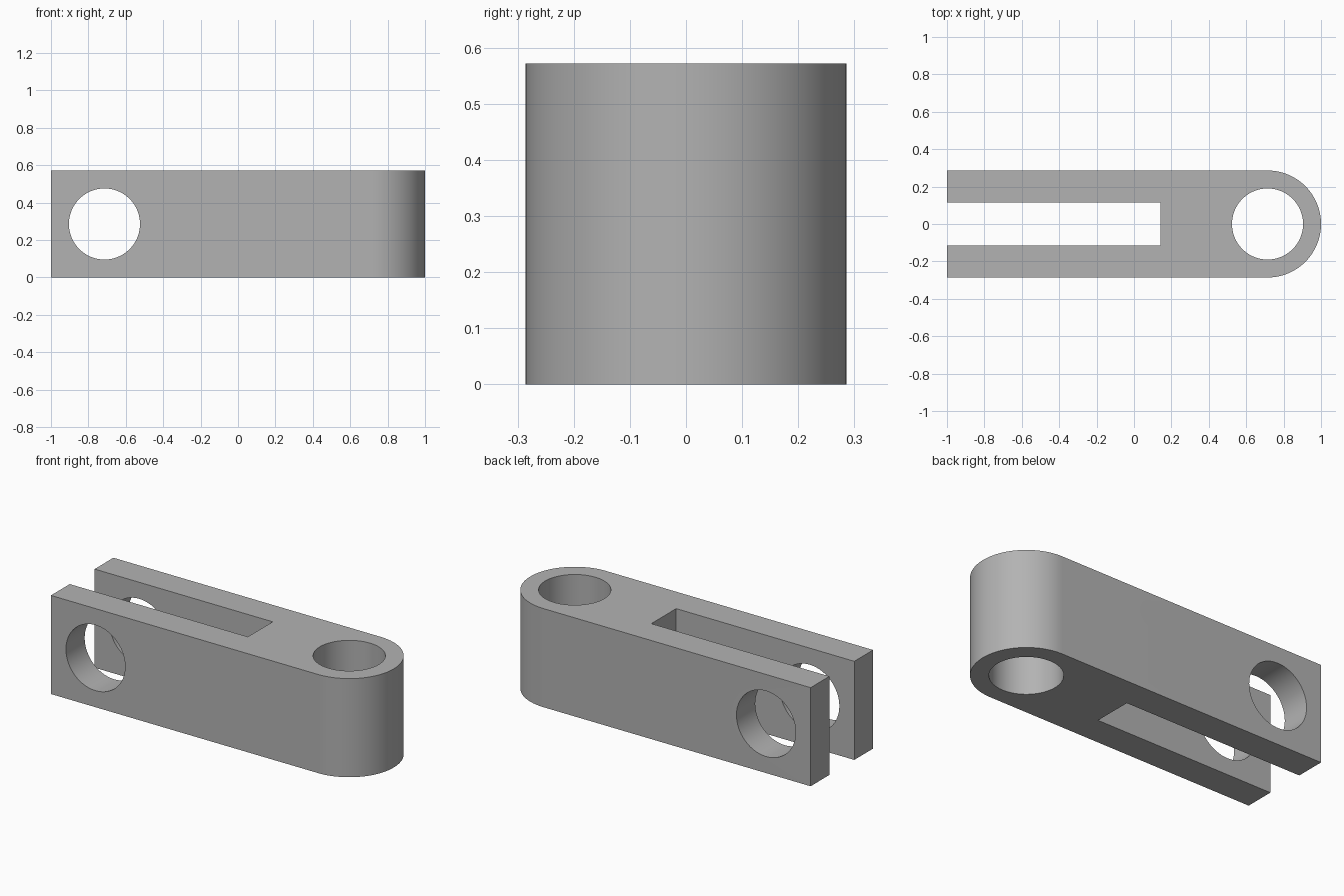
import bpy
import bmesh
from math import sin, cos, pi, radians

if "Cube" in bpy.data.objects:
    bpy.data.objects.remove(bpy.data.objects["Cube"], do_unlink=True)

HALF = 0.286           # half of the width and of the height
PIN_X = 1 - HALF       # distance of both holes from the centre
HOLE_R = 0.19
SLOT_HALF = 0.114
SLOT_END = 0.143

# Material
steel = bpy.data.materials.new("plain_grey")
steel.use_nodes = True
grey = (0.45, 0.45, 0.45, 1)
steel.diffuse_color = grey
steel.node_tree.nodes["Principled BSDF"].inputs["Base Color"].default_value = grey

# Body: bar with one square end and one round end
arc = [-pi / 2 + pi * i / 48 for i in range(49)]
outline = [(-1, HALF), (-1, -HALF)]
outline += [(PIN_X + HALF * cos(a), HALF * sin(a)) for a in arc]
bm = bmesh.new()
base = bm.faces.new([bm.verts.new((x, y, 0)) for x, y in outline])
top = bmesh.ops.extrude_face_region(bm, geom=[base])["geom"]
bmesh.ops.translate(bm, vec=(0, 0, 2 * HALF),
                    verts=[v for v in top if isinstance(v, bmesh.types.BMVert)])
bmesh.ops.recalc_face_normals(bm, faces=bm.faces)
mesh = bpy.data.meshes.new("clevis_link")
bm.to_mesh(mesh)
bm.free()
mesh.materials.append(steel)
link = bpy.data.objects.new("clevis_link", mesh)
bpy.context.collection.objects.link(link)


def cut(name):
    """Subtract the active object from the link, then remove it."""
    cutter = bpy.context.object
    cutter.name = name
    cutter.hide_render = True
    cutter.data.materials.append(steel)
    mod = link.modifiers.new(name, "BOOLEAN")
    mod.operation = "DIFFERENCE"
    mod.solver = "EXACT"
    mod.object = cutter
    bpy.context.view_layer.objects.active = link
    bpy.ops.object.modifier_apply(modifier=name)
    bpy.data.objects.remove(cutter, do_unlink=True)


# Fork slot
bpy.ops.mesh.primitive_cube_add(size=1, location=(SLOT_END - 1, 0, HALF))
bpy.context.object.scale = (2, 2 * SLOT_HALF, 2)
bpy.context.view_layer.update()
cut("fork_slot")

# Vertical hole in the round end, cross hole through the fork
for name, x, tilt in (("eye_hole", PIN_X, 0), ("fork_pin_hole", -PIN_X, pi / 2)):
    bpy.ops.mesh.primitive_cylinder_add(vertices=96, radius=HOLE_R, depth=2,
                                        location=(x, 0, HALF), rotation=(tilt, 0, 0))
    cut(name)

# Smooth curved walls, crisp edges
bpy.ops.object.select_all(action="DESELECT")
link.select_set(True)
bpy.context.view_layer.objects.active = link
bpy.ops.object.shade_smooth_by_angle(angle=radians(30))
